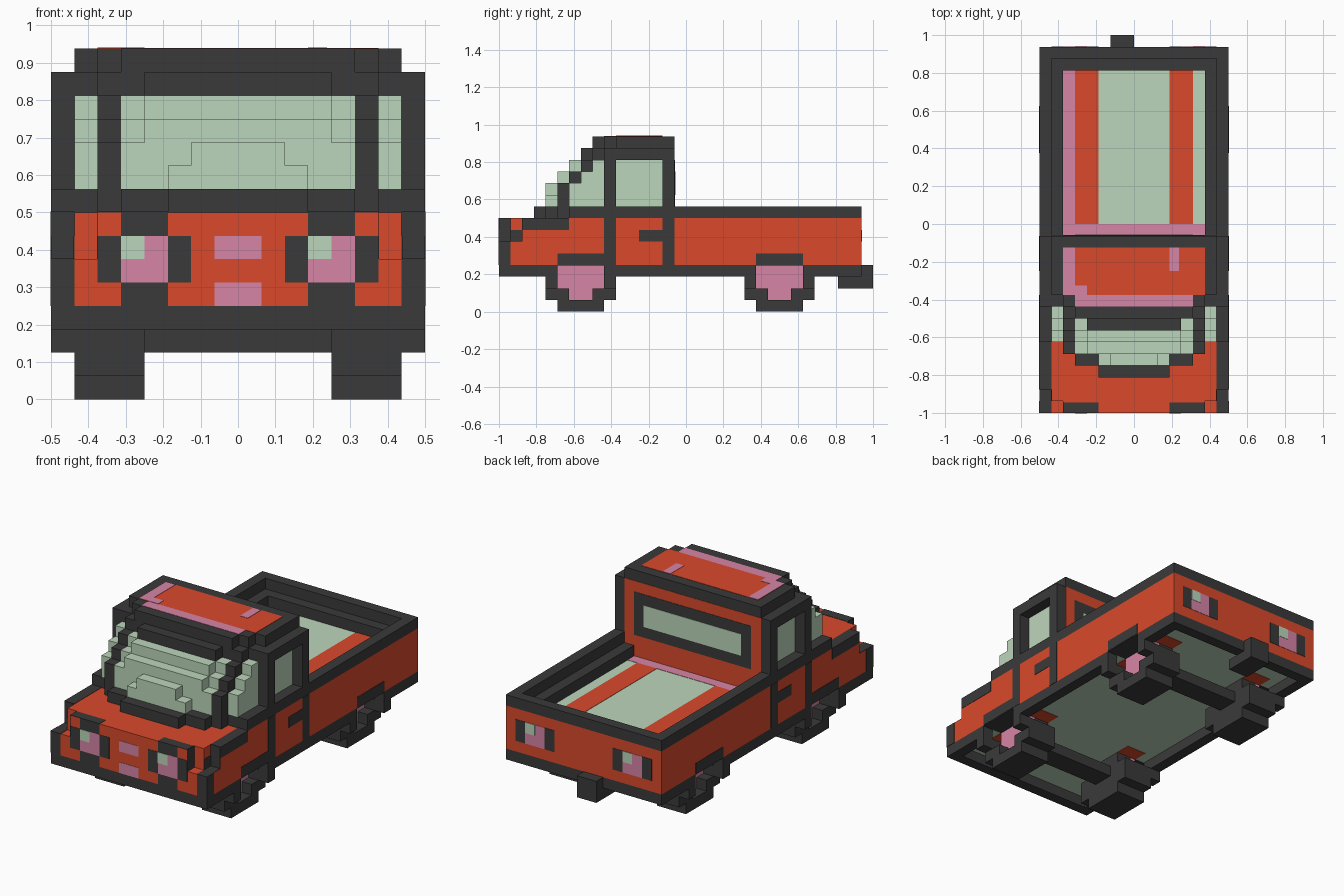
import bpy
import bmesh

cube = bpy.data.objects.get("Cube")
if cube:
    bpy.data.objects.remove(cube, do_unlink=True)

U = 0.0625          # one block
E = 0.03            # thickness of painted plates, in blocks


def srgb(c):
    c /= 255
    return c / 12.92 if c <= 0.04045 else ((c + 0.055) / 1.055) ** 2.4


def material(name, rgb):
    col = [srgb(c) for c in rgb] + [1]
    m = bpy.data.materials.new(name)
    m.use_nodes = True
    m.diffuse_color = col
    b = next(n for n in m.node_tree.nodes if n.type == 'BSDF_PRINCIPLED')
    b.inputs["Base Color"].default_value = col
    b.inputs["Roughness"].default_value = 0.9
    return m


MATS = [material("charcoal", (58, 58, 58)), material("red paint", (218, 73, 43)),
        material("pink", (215, 133, 165)), material("pale green", (188, 214, 188))]
DARK, RED, PINK, GREEN = range(4)


def part(name, *boxes, mirror=False, dy=0):
    """One object from boxes (colour, x0, x1, y0, y1, z0, z1) in block units."""
    bm = bmesh.new()
    todo = list(boxes)
    if mirror:
        todo += [(c, 16 - x1, 16 - x0, *rest) for c, x0, x1, *rest in boxes]
    for c, x0, x1, y0, y1, z0, z1 in todo:
        verts = bmesh.ops.create_cube(bm, size=1)["verts"]
        for v in verts:
            v.co.x = (x0 if v.co.x < 0 else x1) * U - 0.5
            v.co.y = ((y0 if v.co.y < 0 else y1) + dy) * U - 1.0
            v.co.z = (z0 if v.co.z < 0 else z1) * U
        for f in {f for v in verts for f in v.link_faces}:
            f.material_index = c
    me = bpy.data.meshes.new(name)
    bm.to_mesh(me)
    bm.free()
    for m in MATS:
        me.materials.append(m)
    ob = bpy.data.objects.new(name, me)
    bpy.context.collection.objects.link(ob)
    return ob


# Lower frame with gaps at the wheels
part("frame_ends", (DARK, 0, 16, 0, 1, 3, 4), (DARK, 0, 16, 30, 31, 3, 4))
part("frame_sills", (DARK, 0, 1, 1, 5, 3, 4), (DARK, 0, 1, 9, 22, 3, 4),
     (DARK, 0, 1, 26, 30, 3, 4), mirror=True)
part("underside", (GREEN, 1, 15, 1, 30, 4 - E, 4))

# Front body with stepped corners
part("front_body", (RED, 2, 14, 0, 1, 4, 8), (RED, 0, 16, 0, 1, 4, 6),
     (RED, 1, 15, 1, 2, 4, 8), (RED, 0, 16, 1, 2, 4, 6), (RED, 0, 16, 2, 15, 4, 8))
part("front_corner_trim",
     (DARK, -E, 1, -E, 1, 4, 6 + E),               # corner post
     (DARK, 0, 1, 1, 2, 6, 6 + E),
     (DARK, 2 - E, 2, 0, 1, 6, 8),                 # inner step
     (DARK, 1 - E, 1, 1, 2, 6, 7),
     (DARK, 0, 1, 2 - E, 2, 6, 8),
     (DARK, -E, 1, 2, 6, 7, 8 + E), mirror=True)
part("headlight_frames", (DARK, 2, 3, -E, 0, 5, 7), (DARK, 5, 6, -E, 0, 5, 7),
     (DARK, 3, 5, -E, 0, 7, 8), (DARK, 3, 5, -E, 0, 4, 5),
     (DARK, 2, 5, -E, 0.9, 8, 8 + E), mirror=True)
for side, x in (("right", 3), ("left", 11)):
    part("headlight_" + side, (PINK, x, x + 2, -E, 0, 5, 7),
         (GREEN, x, x + 1, -2 * E, 0, 6, 7))
part("grille_plates", (PINK, 7, 9, -E, 0, 6, 7), (PINK, 7, 9, -E, 0, 4, 5))

# Cargo bed: rim, one step down to a ledge, one more to the floor
part("bed_walls", (RED, 0, 0.5, 15, 31, 4, 8), (RED, 0, 8, 30.5, 31, 4, 8), mirror=True)
part("bed_liner", (DARK, 0.5, 2, 15, 30.5, 4, 8), (DARK, 2, 8, 29, 30.5, 4, 8), mirror=True)
part("bed_rim", (DARK, 0, 1, 15, 31, 8, 9), (DARK, 1, 8, 30, 31, 8, 9), mirror=True)
part("bed_floor", (GREEN, 2, 14, 15, 29, 4, 7))
part("bed_floor_stripes", (RED, 3, 5, 16, 29, 7, 7 + E), (RED, 11, 13, 16, 29, 7, 7 + E),
     (PINK, 2, 3, 15, 29, 7, 7 + E), (PINK, 3, 14, 15, 16, 7, 7 + E))

# Tail lights
part("tail_light_frames", (DARK, 1, 2, 31, 31 + E, 5, 7),
     (DARK, 4, 5, 31, 31 + E, 5, 7), mirror=True)
for side, x in (("right", 2), ("left", 12)):
    part("tail_light_" + side, (PINK, x, x + 2, 31, 31 + E, 5, 7),
         (GREEN, x + 1, x + 2, 31, 31 + 2 * E, 6, 7))
part("tow_hitch", (DARK, 6, 8, 29, 32, 2, 3), (DARK, 6, 8, 31, 32, 3, 4))

# Door seams, handles and wheel arches on the sides
part("door_trim", (DARK, -E, 0, 9, 10, 4, 8), (DARK, -E, 0, 14, 15, 4, 8),
     (DARK, -E, 0, 12, 14, 6, 7), (DARK, -E, 0, 5, 9, 4, 5),
     (DARK, -E, 0, 22, 26, 4, 5), mirror=True)

# Cab: belt line, stepped glass, pillars and roof
part("belt_line", (DARK, 0, 16, 6, 15, 8, 9), (DARK, 2, 14, 5, 6, 8, 9),
     (DARK, 3, 13, 4, 5, 8, 9), (DARK, 5, 11, 3, 4, 8, 9))
part("side_glass", (GREEN, 1, 15, 6, 15, 9, 11), (GREEN, 1, 15, 7, 15, 11, 12),
     (GREEN, 1, 15, 8, 15, 12, 13))
part("windshield", (GREEN, 3, 13, 5, 6, 9, 11), (GREEN, 5, 11, 4, 5, 9, 10),
     (GREEN, 6, 10, 4, 5, 10, 11), (GREEN, 3, 13, 6, 7, 11, 12),
     (GREEN, 4, 12, 5, 6, 11, 12), (GREEN, 3, 13, 7, 8, 12, 13),
     (GREEN, 4, 12, 6, 7, 12, 13))
part("windshield_pillars", (DARK, 2, 3, 5, 6, 9, 11), (DARK, 2, 3, 6, 7, 11, 12),
     (DARK, 2, 3, 7, 8, 12, 13), mirror=True)
part("door_pillars", (DARK, 0, 1, 9, 10, 9, 13), (DARK, 0, 1, 14, 15, 9, 13), mirror=True)
part("roof", (DARK, 4, 12, 7, 8, 13, 14), (DARK, 2, 14, 8, 9, 13, 14),
     (DARK, 0, 16, 9, 15, 13, 14), (DARK, 3, 13, 8, 9, 14, 15),
     (DARK, 2, 14, 9, 10, 14, 15), (DARK, 1, 15, 10, 15, 14, 15))
part("roof_paint", (RED, 2, 14, 10, 14, 15, 15 + E), (PINK, 3, 13, 9, 10, 15, 15 + E),
     (PINK, 2, 3, 10, 14, 15, 15 + 2 * E), (PINK, 3, 4, 10, 10.8, 15, 15 + 2 * E),
     (PINK, 11, 11.8, 12, 14, 15, 15 + 2 * E))
part("cab_back", (RED, 1, 15, 15, 15 + E, 7, 14), (DARK, 2, 14, 15, 15 + 2 * E, 9, 13),
     (GREEN, 3, 13, 15, 15 + 3 * E, 10, 12))

# Wheels with recessed hubs, axles and wheel wells
for end, dy in (("front", 0), ("rear", 17)):
    part(end + "_wheels",
         (DARK, 1, 4, 5, 9, 0, 1), (DARK, 1, 4, 4, 6, 1, 2), (DARK, 1, 4, 8, 10, 1, 2),
         (DARK, 0, 4, 4, 5, 2, 3), (DARK, 0, 4, 9, 10, 2, 3),
         (DARK, 2.5, 4, 5, 9, 1, 4), mirror=True, dy=dy)
    part(end + "_hubs", (PINK, 2, 2.5, 5, 9, 2, 4), (PINK, 2, 2.5, 6, 8, 1, 2),
         mirror=True, dy=dy)
    part(end + "_axle", (DARK, 4, 12, 6, 8, 2, 3), dy=dy)
    part(end + "_wheel_wells", (DARK, 0, 2, 5, 9, 4 - 2 * E, 4),
         (RED, 2, 4, 3.6, 10.4, 4 - 2 * E, 4), mirror=True, dy=dy)
